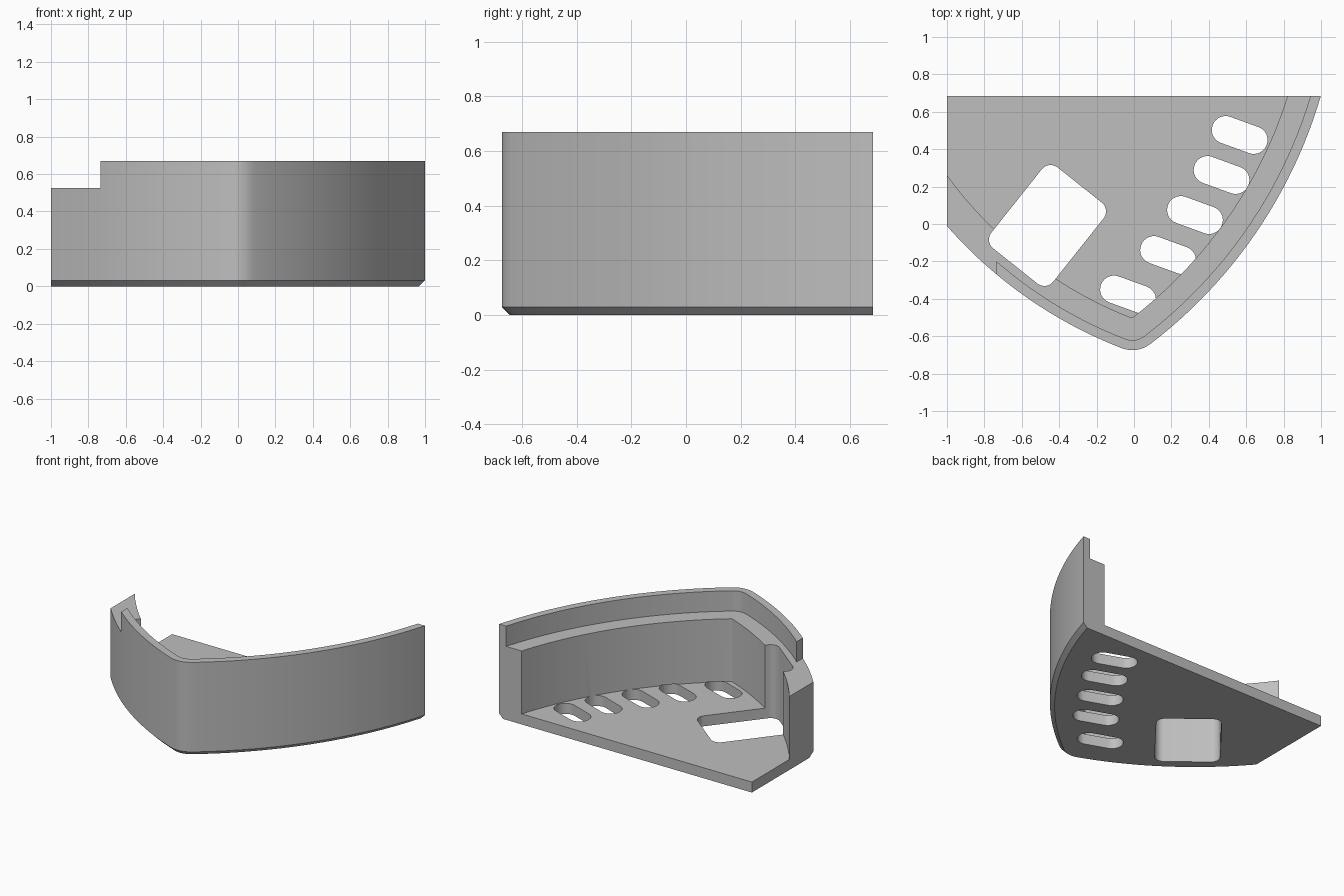
import bpy, bmesh, math
from mathutils import Vector
from mathutils.geometry import intersect_sphere_sphere_2d

if "Cube" in bpy.data.objects:
    bpy.data.objects.remove(bpy.data.objects["Cube"])

# Two large arcs meeting at a rounded nose define the curved wall
LEFT_C, LEFT_R = Vector((0.797, 1.565)), 2.39
RIGHT_C, RIGHT_R = Vector((-1.477, 1.41)), 2.58
BACK = 0.684
FLOOR, LEDGE, TOP = 0.075, 0.525, 0.67


def on_arc(c, r, a):
    return c + r * Vector((math.cos(a), math.sin(a)))


def outline(d, x0=-1.0, y1=BACK, n=24):
    """Plan outline offset inward by d, closed at x = x0 and y = y1."""
    rl, rr = LEFT_R - d, RIGHT_R - d
    nose = min(intersect_sphere_sphere_2d(LEFT_C, rl, RIGHT_C, rr),
               key=lambda p: p[1])
    nose = Vector(nose)
    k = max(0.09 - 0.54 * d, 0.01)
    vl, vr = nose - LEFT_C, nose - RIGHT_C
    l0 = -math.acos((x0 - LEFT_C.x) / rl)
    l1 = math.atan2(vl.y, vl.x) - k / rl
    r0 = math.atan2(vr.y, vr.x) + k / rr
    r1 = math.asin((y1 - RIGHT_C.y) / rr)
    left = [on_arc(LEFT_C, rl, l0 + (l1 - l0) * i / n) for i in range(n + 1)]
    right = [on_arc(RIGHT_C, rr, r0 + (r1 - r0) * i / n) for i in range(n + 1)]
    a, b = left[-1], right[0]
    blend = []
    for i in range(1, 8):
        t = i / 8
        blend.append(a * (1 - t) ** 2 + nose * 2 * t * (1 - t) + b * t * t)
    return left + blend + right + [Vector((x0, y1))]


def rounded_rect(cx, cy, w, h, r, angle, n=8):
    """Rounded rectangle in plan, turned by angle in degrees."""
    ca, sa = math.cos(math.radians(angle)), math.sin(math.radians(angle))
    pts = []
    for q, (sx, sy) in enumerate(((1, 1), (-1, 1), (-1, -1), (1, -1))):
        for i in range(n + 1):
            a = math.pi / 2 * (q + i / n)
            x = sx * (w / 2 - r) + r * math.cos(a)
            y = sy * (h / 2 - r) + r * math.sin(a)
            pts.append(Vector((cx + x * ca - y * sa, cy + x * sa + y * ca)))
    return pts


def loft(name, sections):
    """Solid through (outline, height) sections with equal point counts."""
    bm = bmesh.new()
    rings = [[bm.verts.new((p.x, p.y, z)) for p in pts] for pts, z in sections]
    n = len(rings[0])
    for lo, hi in zip(rings, rings[1:]):
        for i in range(n):
            j = (i + 1) % n
            bm.faces.new((lo[i], lo[j], hi[j], hi[i]))
    bm.faces.new(rings[0][::-1])
    bm.faces.new(rings[-1])
    bmesh.ops.recalc_face_normals(bm, faces=bm.faces)
    mesh = bpy.data.meshes.new(name)
    bm.to_mesh(mesh)
    bm.free()
    ob = bpy.data.objects.new(name, mesh)
    bpy.context.collection.objects.link(ob)
    return ob


def prism(name, pts, z0, z1):
    return loft(name, [(pts, z0), (pts, z1)])


def cut(body, cutter):
    mod = body.modifiers.new("cut", "BOOLEAN")
    mod.operation = "DIFFERENCE"
    mod.solver = "EXACT"
    mod.object = cutter
    bpy.context.view_layer.objects.active = body
    bpy.ops.object.modifier_apply(modifier=mod.name)
    bpy.data.objects.remove(cutter)


# Full-height tray block with a chamfered lower edge
tray = loft("corner_tray", [(outline(0.03), 0), (outline(0), 0.03), (outline(0), TOP)])

# Vent slots through the floor
slots = [(0.565, 0.476), (0.468, 0.262), (0.326, 0.048),
         (0.182, -0.166), (-0.032, -0.377)]
for x, y in slots:
    cut(tray, prism("slot_cutter", rounded_rect(x, y, 0.307, 0.148, 0.073, -20),
                    -0.1, FLOOR + 0.004))

# Inner pocket above the floor, and the step behind the thin lip
cut(tray, prism("pocket_cutter", outline(0.17, -1.2, 0.9), FLOOR, 1))
cut(tray, prism("ledge_cutter", outline(0.053, -1.2, 0.9), LEDGE, 1))

# Lip removed at the left end
end = [Vector(p) for p in ((-1.3, -1), (-0.735, -1), (-0.735, 1), (-1.3, 1))]
cut(tray, prism("lip_end_cutter", end, LEDGE, 1))

# Large rounded opening through floor and ledge
cut(tray, prism("opening_cutter",
                rounded_rect(-0.4625, -0.008, 0.422, 0.553, 0.06, -38.5), -0.1, 1))

# Plain grey finish
grey = bpy.data.materials.new("grey")
grey.diffuse_color = (0.52, 0.52, 0.52, 1)
grey.use_nodes = True
grey.node_tree.nodes["Principled BSDF"].inputs["Base Color"].default_value = grey.diffuse_color
tray.data.materials.clear()
tray.data.materials.append(grey)
for poly in tray.data.polygons:
    poly.material_index = 0

bpy.ops.object.select_all(action="DESELECT")
tray.select_set(True)
bpy.context.view_layer.objects.active = tray
bpy.ops.object.shade_smooth_by_angle(angle=math.radians(25))
